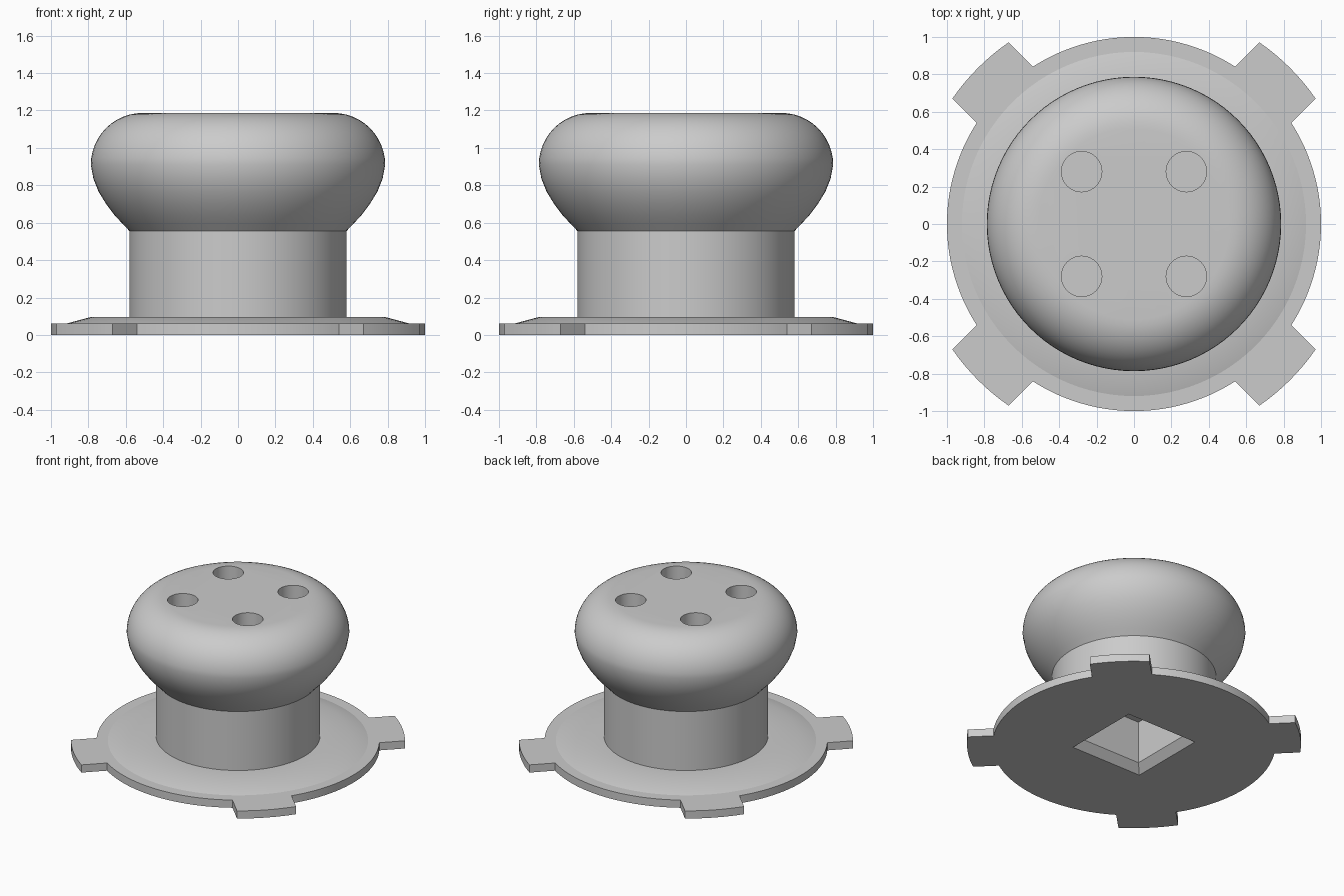
import bpy, bmesh
from math import sin, cos, pi, radians, asin, sqrt

cube = bpy.data.objects.get("Cube")
if cube:
    bpy.data.objects.remove(cube, do_unlink=True)

grey = bpy.data.materials.new("plain grey")
grey.use_nodes = True
colour = (0.6, 0.6, 0.6, 1)
grey.diffuse_color = colour
grey.node_tree.nodes["Principled BSDF"].inputs["Base Color"].default_value = colour


def finish(name, bm):
    bmesh.ops.recalc_face_normals(bm, faces=bm.faces)
    mesh = bpy.data.meshes.new(name)
    bm.to_mesh(mesh)
    bm.free()
    mesh.materials.append(grey)
    obj = bpy.data.objects.new(name, mesh)
    bpy.context.collection.objects.link(obj)
    return obj


def loft(name, rings):
    """Skin a list of equally long point rings and cap both ends."""
    bm = bmesh.new()
    rows = [[bm.verts.new(p) for p in ring] for ring in rings]
    n = len(rows[0])
    for a, b in zip(rows, rows[1:]):
        for i in range(n):
            j = (i + 1) % n
            bm.faces.new((a[i], a[j], b[j], b[i]))
    bm.faces.new(rows[0])
    bm.faces.new(rows[-1])
    return finish(name, bm)


def circle(r, z, n=96, x=0, y=0):
    return [(x + r * cos(2 * pi * i / n), y + r * sin(2 * pi * i / n), z) for i in range(n)]


def square(h, z):
    return [(h, h, z), (-h, h, z), (-h, -h, z), (h, -h, z)]


def cut(obj, cutters):
    for c in cutters:
        c.hide_render = True
        mod = obj.modifiers.new("cut", 'BOOLEAN')
        mod.operation = 'DIFFERENCE'
        mod.solver = 'EXACT'
        mod.object = c
    deps = bpy.context.evaluated_depsgraph_get()
    mesh = bpy.data.meshes.new_from_object(obj.evaluated_get(deps))
    obj.modifiers.clear()
    obj.data = mesh


# Flange: a disc with four straight-sided tabs on the diagonals
RIM, TAB, HALF, THICK = 1.0, 1.18, 0.212, 0.06
outline = []
for k in range(4):
    mid = pi / 4 + k * pi / 2
    inner, outer = asin(HALF / RIM), asin(HALF / TAB)
    for i in range(9):
        a = mid - outer + 2 * outer * i / 8
        outline.append((TAB * cos(a), TAB * sin(a)))
    for i in range(25):
        a = mid + inner + (pi / 2 - 2 * inner) * i / 24
        outline.append((RIM * cos(a), RIM * sin(a)))
flange = loft("flange", [[(x, y, z) for x, y in outline] for z in (0, THICK)])

# Knob: sloped collar, straight neck and rounded head
profile = [(0.92, 0.06), (0.79, 0.095), (0.58, 0.095), (0.58, 0.555),
           (0.615, 0.592), (0.66, 0.64), (0.705, 0.70), (0.745, 0.765), (0.773, 0.835)]
for i in range(13):
    a = radians(90 * i / 12)
    profile.append((0.51 + 0.277 * cos(a), 0.91 + 0.277 * sin(a)))
knob = loft("knob", [circle(r, z) for r, z in profile])

# Square socket underneath, with a chamfered mouth
mouth, socket = 0.306, 0.255
step = (mouth - socket) / THICK
mouth_cutter = loft("mouth_cutter", [square(mouth + step * 0.02, -0.02),
                                     square(socket - step * 0.02, THICK + 0.02)])
socket_cutter = loft("socket_cutter", [square(socket, 0), square(socket, 0.39)])

# Four round blind holes in the top
holes = [loft("hole_cutter", [circle(0.108, z, 40, x, y) for z in (0.9, 1.3)])
         for x in (-0.28, 0.28) for y in (-0.28, 0.28)]

cut(flange, [mouth_cutter])
cut(knob, [socket_cutter] + holes)
for c in [mouth_cutter, socket_cutter] + holes:
    bpy.data.objects.remove(c, do_unlink=True)

# Smooth round surfaces, crisp edges
bpy.ops.object.select_all(action='DESELECT')
for obj in (flange, knob):
    obj.select_set(True)
bpy.context.view_layer.objects.active = knob
bpy.ops.object.shade_smooth_by_angle(angle=radians(30))
